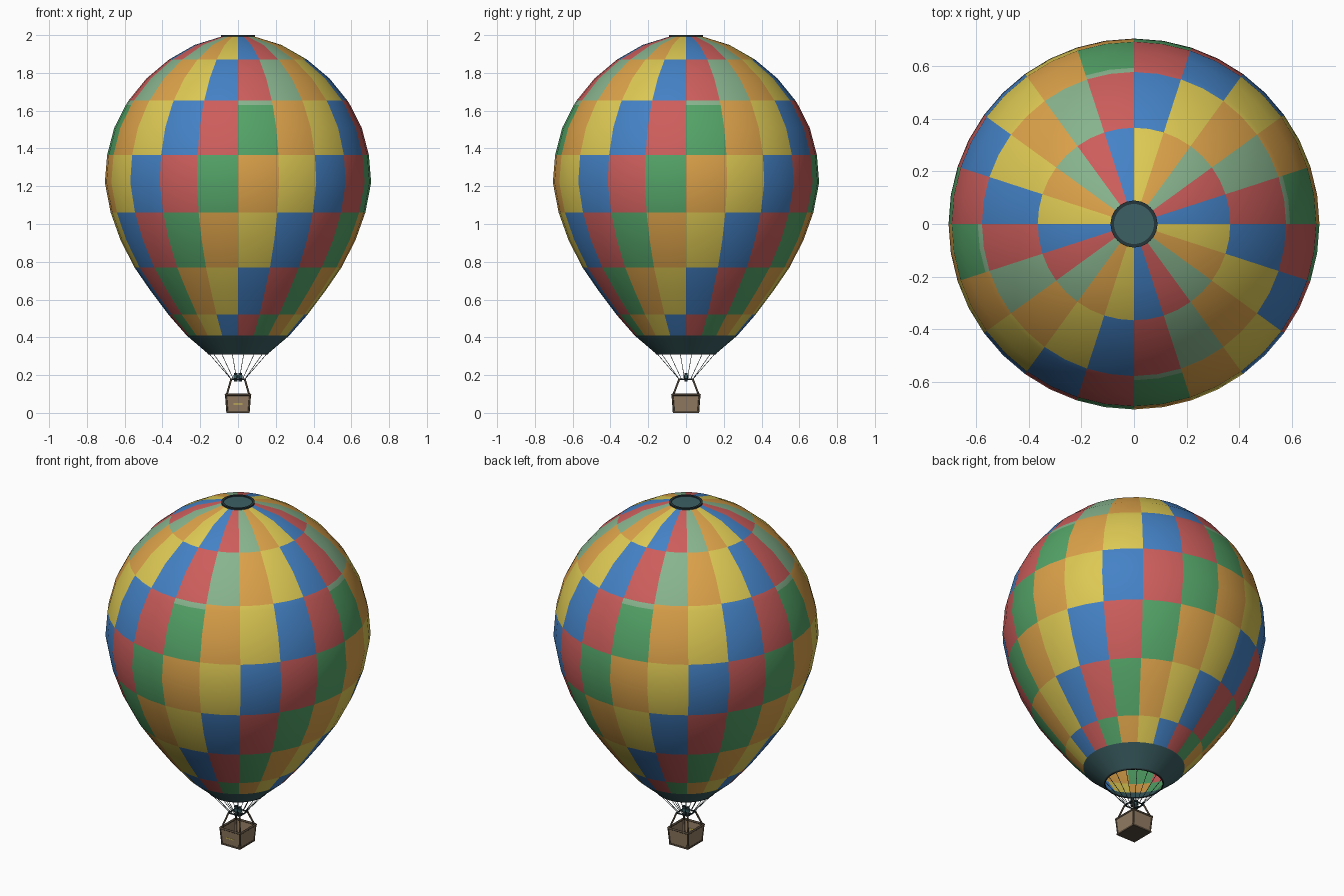
import bpy, bmesh, math
from mathutils import Vector

if "Cube" in bpy.data.objects:
    bpy.data.objects.remove(bpy.data.objects["Cube"])


def material(name, rgb):
    lin = [((c / 255 + 0.055) / 1.055) ** 2.4 for c in rgb]
    m = bpy.data.materials.new(name)
    m.diffuse_color = (*lin, 1)
    m.use_nodes = True
    m.node_tree.nodes["Principled BSDF"].inputs["Base Color"].default_value = m.diffuse_color
    return m


BLUE = material("blue", (68, 130, 198))
RED = material("red", (205, 94, 92))
GREEN = material("green", (84, 164, 104))
ORANGE = material("orange", (220, 162, 74))
YELLOW = material("yellow", (222, 202, 84))
PALE = material("pale green", (136, 180, 142))
TEAL = material("dark teal", (60, 96, 100))
DARK = material("dark slate", (38, 54, 58))
WICKER = material("wicker", (146, 124, 98))
LEATHER = material("dark leather", (84, 72, 58))


def finish(name, bm, mats, smooth=None):
    bmesh.ops.recalc_face_normals(bm, faces=bm.faces)
    me = bpy.data.meshes.new(name)
    bm.to_mesh(me)
    bm.free()
    ob = bpy.data.objects.new(name, me)
    bpy.context.collection.objects.link(ob)
    for m in mats:
        me.materials.append(m)
    if smooth:
        me.shade_smooth() if smooth >= 180 else None
        if smooth < 180:
            bpy.ops.object.select_all(action='DESELECT')
            ob.select_set(True)
            bpy.context.view_layer.objects.active = ob
            bpy.ops.object.shade_smooth_by_angle(angle=math.radians(smooth))
    return ob


def lathe(name, profile, sides, mats, rule=None, smooth=40, closed=False):
    """Revolve (radius, z) points; rule(segment, step) gives the material index."""
    bm = bmesh.new()
    rings = []
    for r, z in profile:
        rings.append([bm.verts.new((r * math.cos(a), r * math.sin(a), z)) for a in
                      (-math.pi / 2 + 2 * math.pi * i / sides for i in range(sides))])
    pairs = len(rings) if closed else len(rings) - 1
    for s in range(pairs):
        lo, hi = rings[s], rings[(s + 1) % len(rings)]
        for i in range(sides):
            j = (i + 1) % sides
            f = bm.faces.new((lo[i], lo[j], hi[j], hi[i]))
            f.material_index = rule(s, i) if rule else 0
    return finish(name, bm, mats, smooth)


def rod(name, a, b, radius, mat, sides=8):
    """Cylinder between two points."""
    a, b = Vector(a), Vector(b)
    bm = bmesh.new()
    bmesh.ops.create_cone(bm, cap_ends=True, segments=sides, radius1=radius,
                          radius2=radius, depth=(b - a).length)
    ob = finish(name, bm, [mat], 50)
    ob.location = (a + b) / 2
    ob.rotation_mode = 'QUATERNION'
    ob.rotation_quaternion = Vector((0, 0, 1)).rotation_difference(b - a)
    return ob


def box(name, size, centre, mat):
    bm = bmesh.new()
    bmesh.ops.create_cube(bm, size=1)
    bmesh.ops.scale(bm, vec=size, verts=bm.verts)
    bmesh.ops.translate(bm, vec=centre, verts=bm.verts)
    return finish(name, bm, [mat])


# Envelope: 20 gores, seven rows of panels stepping one colour per row
CYCLE = [BLUE, RED, GREEN, ORANGE, YELLOW, PALE]
# (radius, z, row of the segment above this ring)
ENVELOPE = [(0.272, 0.41, 0), (0.368, 0.52, 1), (0.462, 0.645, 1), (0.548, 0.77, 2),
            (0.622, 0.915, 2), (0.674, 1.06, 3), (0.705, 1.22, 3), (0.693, 1.365, 4),
            (0.655, 1.51, 4), (0.594, 1.63, 4.5), (0.578, 1.655, 5), (0.485, 1.77, 5),
            (0.366, 1.87, 6), (0.23, 1.948, 6), (0.085, 1.993, 6)]


def panel_colour(s, i):
    row = ENVELOPE[s][2]
    k = (1 - int(row) + i // 2) % 5
    return 5 if k == 2 and row > 4 else k     # upper greens are paler


lathe("envelope", [p[:2] for p in ENVELOPE], 40, CYCLE, panel_colour, 180)

# Skirt around the mouth, and the crown vent
lathe("mouth_skirt", [(0.155, 0.31), (0.272, 0.41)], 40, [TEAL])
lathe("mouth_hem", [(0.152, 0.308), (0.158, 0.308), (0.161, 0.315), (0.155, 0.315)],
      40, [DARK], closed=True)
lathe("crown_disc", [(0.001, 1.996), (0.08, 1.995)], 40, [TEAL])
lathe("crown_ring", [(0.076, 1.988), (0.089, 1.988), (0.089, 2.0), (0.076, 2.0)],
      40, [DARK], closed=True)

# Suspension ropes gathering at the burner frame
FRAME = 0.178
for i in range(16):
    a = 2 * math.pi * (i + 0.5) / 16
    x, y = math.cos(a), math.sin(a)
    k = 0.036 / max(abs(x), abs(y))
    rod("rope", (0.155 * x, 0.155 * y, 0.312), (k * x, k * y, FRAME), 0.0015, DARK, 5)

# Basket: tapered tub with a hollow top
bm = bmesh.new()
bmesh.ops.create_cube(bm, size=1)
for v in bm.verts:
    top = v.co.z > 0
    v.co = Vector((v.co.x * (0.134 if top else 0.12), v.co.y * (0.15 if top else 0.136),
                   0.094 if top else 0.006))
bmesh.ops.bevel(bm, geom=[e for e in bm.edges if abs(e.verts[0].co.z - e.verts[1].co.z) > 0.05],
                offset=0.008, segments=2, affect='EDGES')
lid = max(bm.faces, key=lambda f: f.calc_center_median().z)
bmesh.ops.inset_region(bm, faces=[lid], thickness=0.009)
bmesh.ops.translate(bm, vec=(0, 0, -0.078), verts=lid.verts)
finish("basket", bm, [WICKER], 40)

# Basket trim: padded rim, base skids, corner posts
box("basket_base", (0.124, 0.14, 0.01), (0, 0, 0.005), LEATHER)
for s in (-1, 1):
    rod("rim_side", (s * 0.065, -0.074, 0.096), (s * 0.065, 0.074, 0.096), 0.006, LEATHER)
    rod("rim_end", (-0.066, s * 0.073, 0.096), (0.066, s * 0.073, 0.096), 0.006, LEATHER)
    # Square burner frame
    rod("frame_side", (s * 0.036, -0.036, FRAME), (s * 0.036, 0.036, FRAME), 0.004, DARK)
    rod("frame_end", (-0.036, s * 0.036, FRAME), (0.036, s * 0.036, FRAME), 0.004, DARK)
    for t in (-1, 1):
        rod("corner_post", (s * 0.057, t * 0.065, 0.004), (s * 0.064, t * 0.072, 0.096),
            0.005, LEATHER)
        rod("upright", (s * 0.06, t * 0.068, 0.094), (s * 0.036, t * 0.036, FRAME),
            0.005, LEATHER)
    # Twin burners
    rod("burner", (s * 0.012, 0, 0.165), (s * 0.012, 0, 0.212), 0.009, DARK, 12)
    rod("burner_collar", (s * 0.012, 0, 0.185), (s * 0.012, 0, 0.2), 0.012, TEAL, 12)
rod("burner_bar", (-0.036, 0, FRAME), (0.036, 0, FRAME), 0.004, DARK)
# Small brass tag strip on the front
box("front_tag", (0.05, 0.004, 0.005), (0, -0.0715, 0.048), YELLOW)
